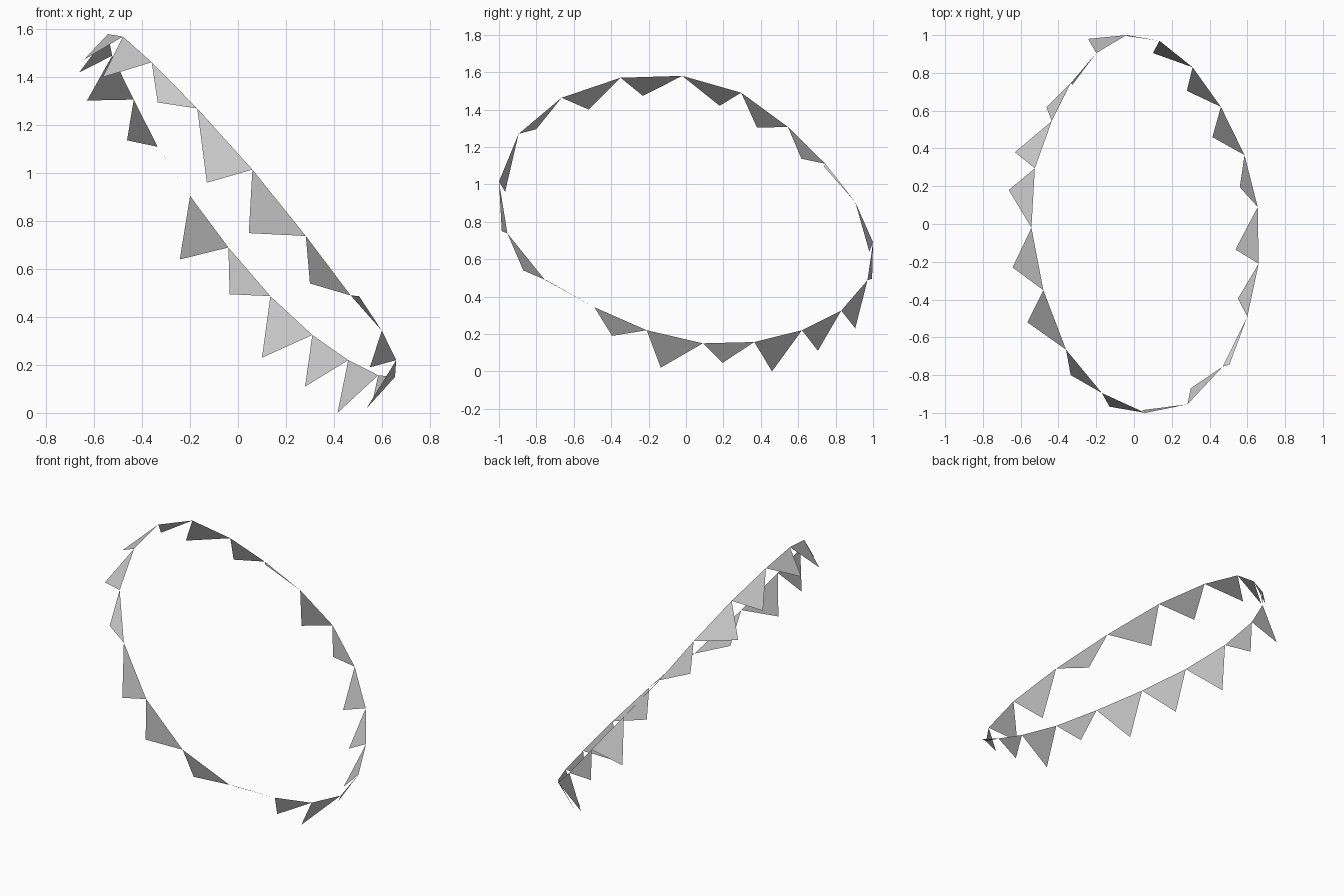
import bpy
import bmesh

cube = bpy.data.objects.get("Cube")
if cube:
    bpy.data.objects.remove(cube, do_unlink=True)

# Single cloth colour
cloth = bpy.data.materials.new("grey_cloth")
cloth.use_nodes = True
COLOUR = (0.6, 0.6, 0.6, 1.0)
cloth.diffuse_color = COLOUR
cloth.node_tree.nodes["Principled BSDF"].inputs["Base Color"].default_value = COLOUR

# One row per pennant: the knot where it starts on the tilted ring, and its hanging tip
PENNANTS = [
    ((-0.04, 1.00, 0.69), (-0.035, 0.995, 0.495)),
    ((0.135, 0.97, 0.487), (0.10, 0.905, 0.23)),
    ((0.31, 0.83, 0.325), (0.28, 0.705, 0.11)),
    ((0.46, 0.62, 0.22), (0.415, 0.46, 0.0)),
    ((0.585, 0.365, 0.157), (0.56, 0.195, 0.045)),
    ((0.655, 0.09, 0.15), (0.537, -0.135, 0.02)),
    ((0.66, -0.21, 0.22), (0.55, -0.395, 0.19)),
    ((0.60, -0.49, 0.343), (0.505, -0.745, 0.487)),
    ((0.47, -0.755, 0.49), (0.30, -0.87, 0.54)),
    ((0.283, -0.955, 0.738), (0.045, -0.985, 0.75)),
    ((0.06, -1.00, 1.015), (-0.13, -0.967, 0.96)),
    ((-0.17, -0.895, 1.27), (-0.335, -0.80, 1.295)),
    ((-0.36, -0.665, 1.463), (-0.565, -0.52, 1.40)),
    ((-0.48, -0.35, 1.57), (-0.643, -0.23, 1.473)),
    ((-0.543, -0.02, 1.58), (-0.663, 0.18, 1.42)),
    ((-0.525, 0.295, 1.49), (-0.63, 0.38, 1.303)),
    ((-0.435, 0.545, 1.307), (-0.463, 0.617, 1.137)),
    ((-0.335, 0.745, 1.11), (-0.325, 0.738, 1.095)),
    ((-0.20, 0.905, 0.905), (-0.243, 0.98, 0.64)),
]

# Closed ring of triangular pennants sharing their knots
bm = bmesh.new()
knots = [bm.verts.new(knot) for knot, tip in PENNANTS]
for i, (knot, tip) in enumerate(PENNANTS):
    bm.faces.new((knots[i], bm.verts.new(tip), knots[(i + 1) % len(knots)]))

mesh = bpy.data.meshes.new("pennant_ring")
bm.to_mesh(mesh)
bm.free()
mesh.materials.append(cloth)
ring = bpy.data.objects.new("pennant_ring", mesh)
bpy.context.collection.objects.link(ring)
